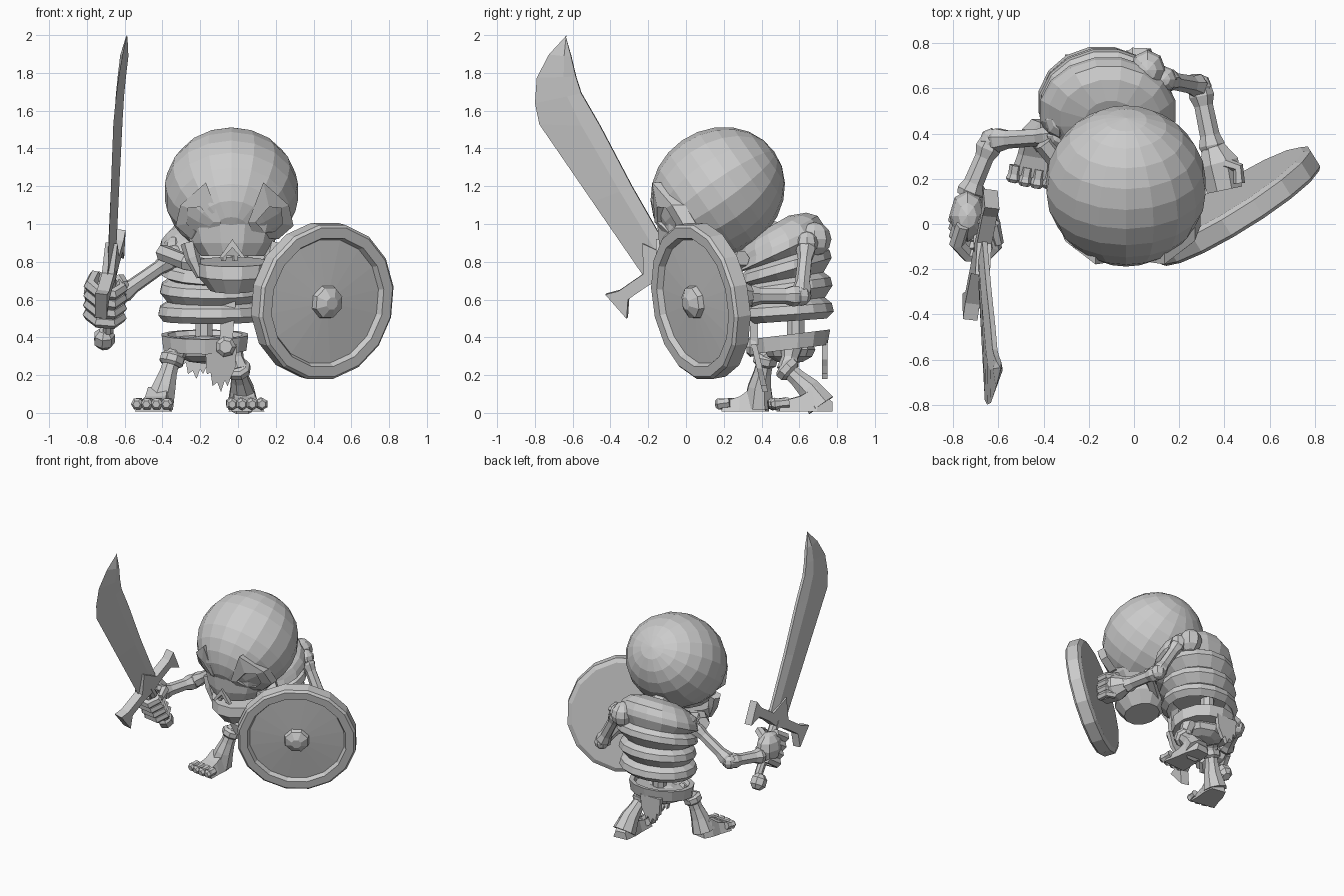
import bpy, bmesh, math
from mathutils import Vector as V, Matrix

bone = bpy.data.materials.new("bone_grey")
bone.diffuse_color = (0.6, 0.6, 0.6, 1)


def finish(name, bm):
    bmesh.ops.recalc_face_normals(bm, faces=bm.faces)
    me = bpy.data.meshes.new(name)
    bm.to_mesh(me)
    bm.free()
    me.materials.append(bone)
    ob = bpy.data.objects.new(name, me)
    bpy.context.collection.objects.link(ob)
    return ob


def skin(name, rings, caps=True, closed=False):
    """Bridge a list of equal point rings into a surface."""
    bm = bmesh.new()
    vs = [[bm.verts.new(p) for p in r] for r in rings]
    n = len(vs[0])
    pairs = list(zip(vs, vs[1:])) + ([(vs[-1], vs[0])] if closed else [])
    for a, b in pairs:
        for i in range(n):
            bm.faces.new((a[i], a[(i + 1) % n], b[(i + 1) % n], b[i]))
    if caps and not closed:
        bm.faces.new(vs[0])
        bm.faces.new(vs[-1])
    return finish(name, bm)


def oval(c, a, b, n, phase=0.5):
    return [V(c) + V(a) * math.cos(2 * math.pi * (i + phase) / n)
            + V(b) * math.sin(2 * math.pi * (i + phase) / n) for i in range(n)]


def tube(name, pts, radii, sides=7, ref=None, wide=1.0):
    pts = [V(p) for p in pts]
    d = pts[-1] - pts[0]
    if ref is None:
        ref = min((V((1, 0, 0)), V((0, 1, 0)), V((0, 0, 1))), key=lambda a: abs(a.dot(d)))
    rings = []
    for i, p in enumerate(pts):
        t = (pts[min(i + 1, len(pts) - 1)] - pts[max(i - 1, 0)]).normalized()
        b = t.cross(ref).normalized()
        a = b.cross(t)
        rings.append(oval(p, a * radii[i] * wide, b * radii[i], sides))
    return skin(name, rings)


def lathe(name, prof, sides, origin, axis):
    axis = V(axis).normalized()
    a = axis.cross(V((0, 0, 1) if abs(axis.z) < 0.9 else (1, 0, 0))).normalized()
    b = axis.cross(a)
    return skin(name, [oval(V(origin) + axis * h, a * r, b * r, sides) for r, h in prof])


def loft(name, secs, sides):
    """Sections: cx, cy, cz, rx, ry, tilt in degrees (back edge up)."""
    rings = []
    for x, y, z, rx, ry, t in secs:
        t = math.radians(t)
        rings.append(oval((x, y, z), (rx, 0, 0), (0, ry * math.cos(t), ry * math.sin(t)), sides))
    return skin(name, rings)


def plate(name, pts, O, U, W, N, thick):
    """Extrude a 2D outline to an even thickness."""
    O, U, W, N = V(O), V(U), V(W), V(N)
    return skin(name, [[O + U * p[0] + W * p[1] + N * thick * s for p in pts] for s in (-0.5, 0.5)])


def ball(name, c, r, scale=(1, 1, 1), seg=8, rings=6, rot=0):
    bm = bmesh.new()
    bmesh.ops.create_uvsphere(bm, u_segments=seg, v_segments=rings, radius=r)
    m = Matrix.Translation(c) @ Matrix.Rotation(rot, 4, 'X') @ Matrix.Diagonal((*scale, 1))
    bmesh.ops.transform(bm, matrix=m, verts=bm.verts)
    return finish(name, bm)


X, Y, Z = V((1, 0, 0)), V((0, 1, 0)), V((0, 0, 1))

# Skull: big cranium with its pole at the upper back
HC, HR = V((-0.035, 0.168, 1.17)), 0.357
ball("cranium", HC, HR, (1, 0.93, 1.03), seg=18, rings=12, rot=math.radians(-55))


def face_y(x, z):
    q = HR ** 2 - (x - HC.x) ** 2 - (z - HC.z) ** 2
    return HC.y - math.sqrt(max(q, 0.025))


# Eye sockets: raised pointed rims
outer = [(-0.17, 1.22), (-0.09, 1.01), (-0.12, 0.93), (-0.25, 0.92), (-0.33, 0.99), (-0.305, 1.10)]
inner = [(-0.20, 1.09), (-0.13, 1.01), (-0.18, 0.955), (-0.23, 0.96), (-0.27, 1.0), (-0.265, 1.085)]
for side, s in (("left", 1), ("right", -1)):
    def rim(pts, lift):
        return [V((-0.018 + s * (x + 0.018), face_y(x, z) - lift, z)) for x, z in pts]
    skin(side + "_eye_rim", [rim(outer, -0.05), rim(outer, 0.02), rim(inner, 0.015),
                             rim(inner, -0.05)], closed=True)
    # Nose slits and cheek bones
    plate(side + "_nose_slit", [(0, 0.92), (s * -0.07, 0.82), (s * -0.05, 0.82), (0, 0.875)],
          (-0.03, -0.145, 0), X, Z, Y, 0.03)
    tube(side + "_cheek", [(-0.03 + s * 0.23, 0.02, 0.9), (-0.03 + s * 0.21, 0.01, 0.82),
                           (-0.03 + s * 0.17, 0.0, 0.72)], [0.045, 0.04, 0.02], 6)

# Muzzle, teeth and lower jaw
loft("upper_jaw", [(-0.03, 0.08, 1.0, 0.26, 0.24, 0), (-0.03, 0.06, 0.9, 0.23, 0.21, 0),
                   (-0.03, 0.05, 0.83, 0.17, 0.18, 0)], 12)
loft("lower_jaw", [(-0.03, 0.06, 0.80, 0.20, 0.19, 8), (-0.03, 0.05, 0.73, 0.19, 0.19, 8),
                   (-0.03, 0.05, 0.65, 0.12, 0.13, 8)], 12)
for x in (-0.075, -0.015):
    tube("tooth", [(x, -0.11, 0.85), (x, -0.11, 0.805)], [0.02, 0.015], 5)

# Ribcage: stacked ridges, leaning further forward near the top
secs = [(-0.14, 0.54, 0.58, 0.2, 0.17, 3), (-0.15, 0.54, 0.485, 0.25, 0.21, 4)]
for z, t, w, cy in ((0.535, 4, 0.285, 0.54), (0.655, 8, 0.285, 0.535),
                    (0.765, 16, 0.30, 0.525), (0.865, 25, 0.305, 0.50)):
    cx = -0.145 + (z - 0.5) * 0.08
    secs += [(cx, cy, z - 0.015, w, w * 0.87, t), (cx, cy, z + 0.03, w - 0.01, w * 0.83, t),
             (cx, cy - 0.005, z + 0.055, w - 0.05, w * 0.72, t + 2)]
secs[-1] = (-0.11, 0.485, 0.93, 0.27, 0.245, 28)
secs += [(-0.105, 0.465, 0.965, 0.225, 0.2, 29), (-0.10, 0.45, 0.99, 0.12, 0.11, 30)]
loft("ribcage", secs, 16)
tube("neck", [(-0.09, 0.48, 0.93), (-0.05, 0.30, 1.0)], [0.08, 0.07])
ball("left_shoulder_blade", (-0.33, 0.46, 0.87), 0.085, (0.8, 1, 0.8))
ball("right_shoulder_blade", (0.06, 0.68, 0.92), 0.09, (0.9, 1, 1))
tube("collar_bone", [(-0.40, 0.36, 0.85), (-0.28, 0.2, 0.8), (-0.05, 0.18, 0.75), (0.12, 0.3, 0.82)],
     [0.045] * 4, 6, Z)

# Spine and belt
tube("spine", [(-0.18, 0.58, 0.36), (-0.18, 0.58, 0.6)], [0.05, 0.05], 8)
loft("belt", [(-0.175, 0.545, 0.335, 0.225, 0.205, 7), (-0.175, 0.545, 0.415, 0.235, 0.22, 7),
              (-0.175, 0.545, 0.415, 0.20, 0.19, 7), (-0.175, 0.545, 0.39, 0.19, 0.17, 7)], 14)
lathe("buckle", [(0.05, 0), (0.055, 0.03), (0.035, 0.05)], 7, (-0.065, 0.37, 0.35), -Y)
plate("strap", [(-0.1, 0.36), (-0.03, 0.36), (-0.01, 0.62), (-0.08, 0.62)],
      (0, 0.36, 0), X, Z, Y, 0.04)
ragged = [(-0.085, 0.24), (0.085, 0.24), (0.075, 0.12), (0.055, 0.08), (0.035, 0.03), (0.02, 0.06),
          (0, 0), (-0.02, 0.05), (-0.045, 0.03), (-0.055, 0.1), (-0.075, 0.09)]
plate("front_cloth", ragged, (-0.09, 0.42, 0.11), X, V((0, -0.25, 1.05)), Y, 0.03)
plate("back_cloth", ragged, (-0.22, 0.735, 0.18), X, V((0.0, 0, 0.85)), Y, 0.03)

# Pelvis and legs
ball("pelvis", (-0.175, 0.55, 0.335), 0.15, (1.1, 0.9, 0.5))


def leg(side, hip, knee, ankle, heel, toe):
    hip, knee, ankle, heel, toe = map(V, (hip, knee, ankle, heel, toe))
    tube(side + "_thigh", [hip, hip.lerp(knee, 0.5), knee], [0.06, 0.045, 0.06])
    ax = (ankle - knee).normalized()
    lathe(side + "_knee_ring", [(0.05, -0.035), (0.068, -0.02), (0.068, 0.015), (0.05, 0.03)], 8, knee, ax)
    tube(side + "_shin", [knee, knee.lerp(ankle, 0.5), ankle, heel],
         [0.045, 0.05, 0.065, 0.085], 8)
    f = (toe - heel)
    r = f.cross(Z).normalized()
    rings = []
    for t, w, h in ((-0.2, 0.055, 0.05), (0.1, 0.075, 0.13), (0.4, 0.08, 0.08), (0.8, 0.095, 0.05)):
        c = heel + f * t
        c.z = 0.008
        rings.append([c - r * w, c + r * w, c + r * w * 0.7 + Z * h, c - r * w * 0.7 + Z * h])
    skin(side + "_foot", rings)
    for i in range(4):
        o = r * (i - 1.5) * 0.053
        a, b = heel + f * 0.62 + o, toe + o - f * 0.03 * abs(i - 1.5)
        a.z, b.z = 0.055, 0.045
        tube(side + "_toe", [a, a.lerp(b, 0.5), b.lerp(a, 0.2), b], [0.028, 0.026, 0.034, 0.02], 6)


leg("left", (-0.29, 0.5, 0.36), (-0.35, 0.42, 0.28), (-0.39, 0.39, 0.14), (-0.42, 0.385, 0.04), (-0.46, 0.16, 0.04))
leg("right", (-0.03, 0.56, 0.35), (0.0, 0.54, 0.23), (0.02, 0.65, 0.13), (0.025, 0.715, 0.04), (0.05, 0.43, 0.04))


# Arms: flared bones with elbow joints
def bone_between(name, a, b, r):
    a, b = V(a), V(b)
    tube(name, [a, a.lerp(b, 0.15), a.lerp(b, 0.3), a.lerp(b, 0.75), a.lerp(b, 0.9), b],
         [r, r * 1.15, r * 0.85, r * 0.9, r * 1.2, r], 7)


for side, sh, el, wr in (("left", (-0.33, 0.39, 0.83), (-0.63, 0.37, 0.62), (-0.735, 0.12, 0.60)),
                         ("right", (0.13, 0.64, 0.90), (0.29, 0.61, 0.62), (0.35, 0.32, 0.62))):
    ball(side + "_shoulder", sh, 0.06)
    bone_between(side + "_upper_arm", sh, el, 0.046)
    ball(side + "_elbow", el, 0.054)
    bone_between(side + "_forearm", el, wr, 0.05)

# Shield hand gripping the inside of the shield
tube("shield_palm", [(0.345, 0.35, 0.62), (0.375, 0.27, 0.62), (0.40, 0.15, 0.62)], [0.05, 0.095, 0.085], 8)
for i in range(4):
    z = 0.545 + i * 0.048
    tube("shield_finger", [(0.40, 0.27, z), (0.46, 0.25, z), (0.465, 0.18, z)], [0.026] * 3, 6, Z)

# Round shield with raised rim and boss, leaning slightly downward
SN = V((0.52, -0.835, -0.15)).normalized()
SC = V((0.475, 0.035, 0.585))
lathe("shield", [(0.39, -0.11), (0.42, -0.095), (0.42, -0.015), (0.405, 0), (0.35, 0),
                 (0.335, -0.03), (0.09, -0.015)], 16, SC, SN)
lathe("shield_boss", [(0.095, -0.03), (0.085, 0.015), (0.035, 0.045)], 8, SC, SN)

# Sword frame: U along guard, B along blade, N across
U = V((0.16, 0.81, 0.56)).normalized()
B = V((0.03, -0.57, 0.82)).normalized()
N = U.cross(B).normalized()
O = V((-0.675, -0.13, 0.76))
edge = [(-0.10, 0.0), (-0.097, 0.5), (-0.094, 1.0), (-0.048, 1.105), (0.037, 1.21), (0.162, 1.275), (0.297, 1.305)]
spine = [(0.085, 0.0), (0.125, 0.45), (0.17, 0.81), (0.187, 1.01), (0.215, 1.1), (0.255, 1.2), (0.29, 1.298)]
rings = []
for (eu, ev), (su, sv) in zip(edge, spine):
    p, q = O + U * eu + B * ev, O + U * su + B * sv
    m, k = p.lerp(q, 0.7), 0.022 if sv < 1.25 else 0.004
    rings.append([p, m + N * k, q + N * k * 0.5, q - N * k * 0.5, m - N * k])
skin("blade", rings)
tips = [(0.30, -0.11), (0.32, 0.06), (0.25, 0.035), (0.09, 0.035), (0.0, 0.17)]
low = [(0.0, -0.045), (0.107, -0.03), (0.235, -0.03)]
guard = [(u * 0.9, v) for u, v in tips] + [(-u, v) for u, v in tips[-2::-1]] \
    + [(-u, v) for u, v in low[:0:-1]] + [(u * 0.9, v) for u, v in low]
plate("guard", guard, O, U, B, N, 0.065)
tube("handle", [O, O - B * 0.40], [0.035, 0.03], 8)
lathe("pommel", [(0.03, -0.055), (0.057, -0.025), (0.057, 0.025), (0.03, 0.055)], 7,
      O - B * 0.45 - N * 0.02, B)

# Sword hand: palm, four wrapped fingers and a thumb
ball("sword_palm", O - B * 0.2 - N * 0.065 + U * 0.055, 0.115, (0.7, 1.0, 1.0))
loop = [(-0.09, 0.07), (-0.10, -0.03), (-0.045, -0.085), (0.035, -0.08), (0.07, -0.02), (0.05, 0.035)]
for i in range(4):
    c = O - B * (0.10 + i * 0.062)
    tube("sword_finger", [c + N * n + U * u for n, u in loop], [0.033, 0.036, 0.033, 0.033, 0.03, 0.02], 6, B)
tube("sword_thumb", [O - B * 0.16 + U * 0.08 - N * 0.03, O - B * 0.11 + U * 0.07 + N * 0.05,
                     O - B * 0.09 + N * 0.08], [0.035, 0.034, 0.024], 6)
